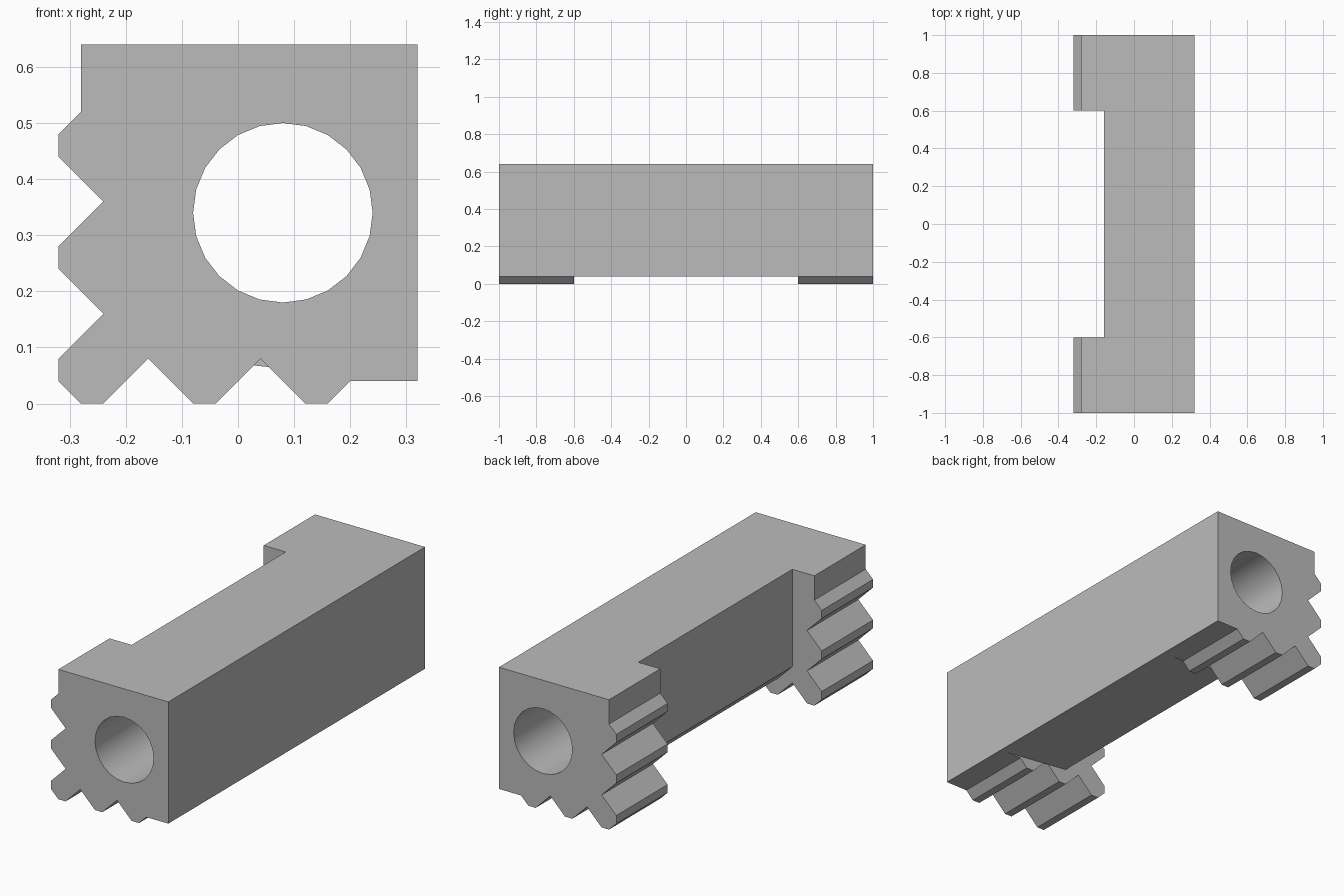
import bpy
import bmesh
from mathutils import Matrix

cube = bpy.data.objects.get("Cube")
if cube:
    bpy.data.objects.remove(cube, do_unlink=True)

grey = bpy.data.materials.new("plain grey")
grey.use_nodes = True
colour = (0.5, 0.5, 0.5, 1)
grey.diffuse_color = colour
grey.node_tree.nodes["Principled BSDF"].inputs["Base Color"].default_value = colour


def finish(name, bm):
    bmesh.ops.recalc_face_normals(bm, faces=bm.faces[:])
    mesh = bpy.data.meshes.new(name)
    bm.to_mesh(mesh)
    bm.free()
    mesh.materials.append(grey)
    obj = bpy.data.objects.new(name, mesh)
    bpy.context.collection.objects.link(obj)
    return obj


def prism(name, profile, y0, y1):
    """Extrude an x-z profile along y."""
    bm = bmesh.new()
    face = bm.faces.new([bm.verts.new((x, y0, z)) for x, z in profile])
    moved = bmesh.ops.extrude_face_region(bm, geom=[face], use_keep_orig=True)["geom"]
    verts = [v for v in moved if isinstance(v, bmesh.types.BMVert)]
    bmesh.ops.translate(bm, verts=verts, vec=(0, y1 - y0, 0))
    return finish(name, bm)


def boolean(target, tool, operation):
    mod = target.modifiers.new(operation.title(), "BOOLEAN")
    mod.operation = operation
    mod.solver = "EXACT"
    mod.object = tool
    bpy.context.view_layer.objects.active = target
    bpy.ops.object.modifier_apply(modifier=mod.name)
    bpy.data.objects.remove(tool, do_unlink=True)


# Toothed end profile: bottom teeth, corner tooth, side teeth
toothed = [(-.28, .64), (.32, .64), (.32, .04), (.2, .04), (.16, 0), (.12, 0),
           (.04, .08), (-.04, 0), (-.08, 0), (-.16, .08), (-.24, 0), (-.28, 0),
           (-.32, .04), (-.32, .08), (-.24, .16), (-.32, .24), (-.32, .28),
           (-.24, .36), (-.32, .44), (-.32, .48), (-.28, .52)]
# Slimmer middle with a chamfered corner and a sloping underside
waist = [(-.16, .64), (.32, .64), (.32, .04), (.28, .04), (-.08, .08), (-.16, .16)]

body = prism("bored_block", waist, -.6, .6)
for name, y0, y1 in (("front_end", -1, -.6), ("back_end", .6, 1)):
    boolean(body, prism(name, toothed, y0, y1), "UNION")

# Round bore through the whole length
bm = bmesh.new()
bmesh.ops.create_cone(bm, cap_ends=True, segments=24, radius1=.16, radius2=.16, depth=2.4,
                      matrix=Matrix.Translation((.08, 0, .34)) @ Matrix.Rotation(1.5707963, 4, "X"))
bore = finish("bore_cutter", bm)
bore.hide_render = True
boolean(body, bore, "DIFFERENCE")

# Merge coplanar faces and smooth the bore
bm = bmesh.new()
bm.from_mesh(body.data)
bmesh.ops.remove_doubles(bm, verts=bm.verts[:], dist=.0001)
bmesh.ops.dissolve_limit(bm, angle_limit=.01, verts=bm.verts[:], edges=bm.edges[:])
bm.to_mesh(body.data)
bm.free()
bpy.ops.object.select_all(action="DESELECT")
body.select_set(True)
bpy.context.view_layer.objects.active = body
bpy.ops.object.shade_smooth_by_angle(angle=.4)
